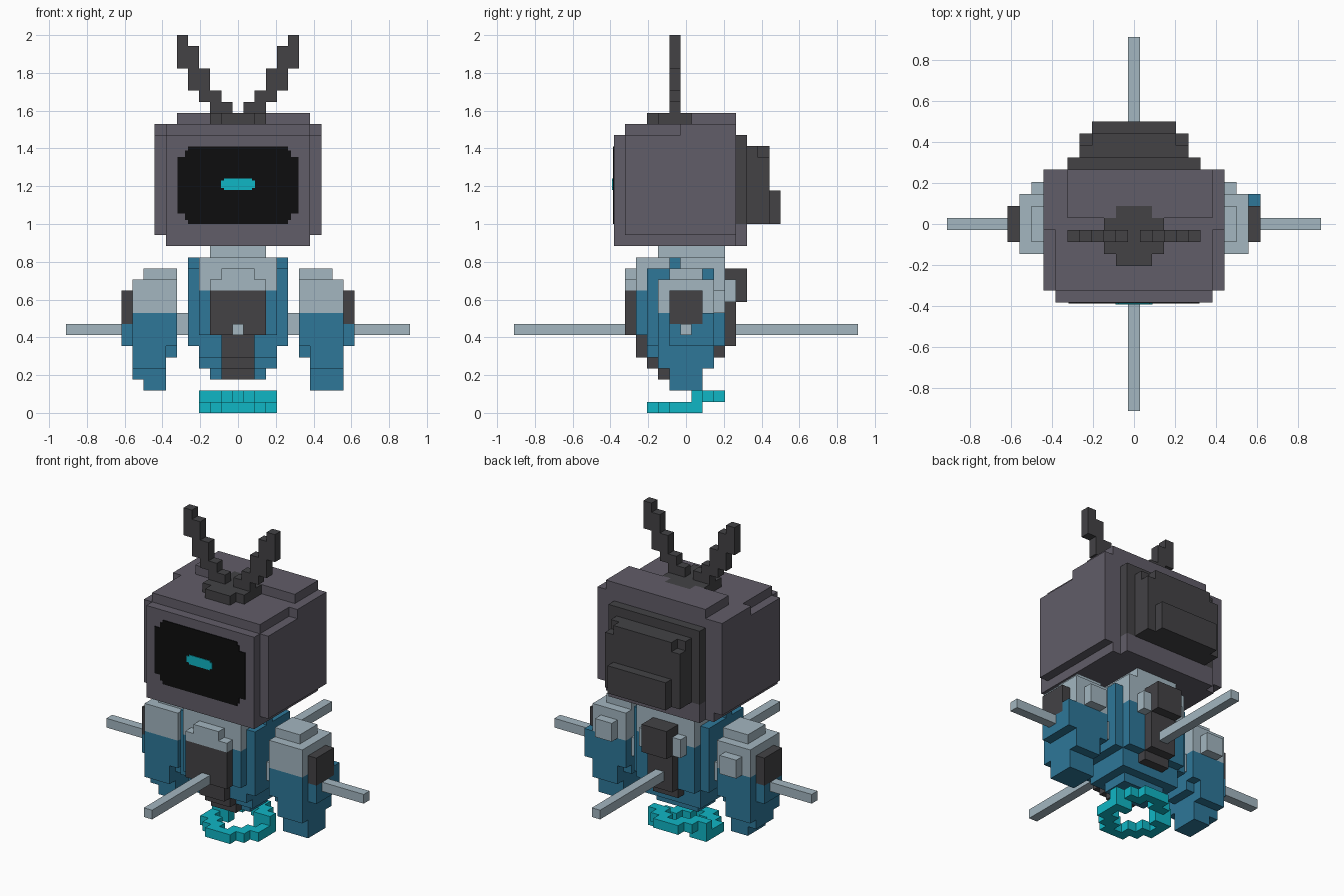
import bpy
import bmesh
import math
from mathutils import Vector

cube = bpy.data.objects.get("Cube")
if cube:
    bpy.data.objects.remove(cube, do_unlink=True)

UNIT = 2 / 34      # edge length of one block
taken = set()      # cells already filled by an earlier part


def material(name, red, green, blue):
    """Flat colour given as sRGB bytes, stored as linear values."""
    def linear(c):
        c /= 255
        return c / 12.92 if c <= 0.04045 else ((c + 0.055) / 1.055) ** 2.4
    colour = (linear(red), linear(green), linear(blue), 1)
    mat = bpy.data.materials.new(name)
    mat.use_nodes = True
    mat.diffuse_color = colour
    shader = next(n for n in mat.node_tree.nodes if n.type == "BSDF_PRINCIPLED")
    shader.inputs["Base Color"].default_value = colour
    return mat


GREY = material("warm grey shell", 97, 93, 104)
DARK = material("charcoal", 67, 66, 69)
LIGHT = material("pale steel", 163, 182, 192)
BLUE = material("steel blue", 46, 119, 153)
TEAL = material("bright teal", 16, 182, 197)
BLACK = material("screen black", 13, 13, 14)


def finish(name, mat, bm):
    mesh = bpy.data.meshes.new(name)
    bm.to_mesh(mesh)
    bm.free()
    mesh.materials.append(mat)
    obj = bpy.data.objects.new(name, mesh)
    bpy.context.collection.objects.link(obj)
    return obj


def block(x0, x1, y0, y1, z0, z1):
    """Cells of a block: x and y inclusive, z from bottom to top height."""
    return {(x, y, z) for x in range(x0, x1 + 1)
            for y in range(y0, y1 + 1) for z in range(z0, z1)}


def mid(half, y0, y1, z0, z1):
    """A block centred on x."""
    return block(-half, half, y0, y1, z0, z1)


def flip(cells):
    return {(-x, y, z) for x, y, z in cells}


def part(name, mat, *blocks):
    """Outer skin of a union of blocks, with flat areas merged."""
    cells = set().union(*blocks) - taken
    taken.update(cells)
    bm = bmesh.new()
    for cell in cells:
        centre = Vector(cell) + Vector((0, 0, 0.5))
        for axis in range(3):
            for sign in (-1, 1):
                n = Vector((0, 0, 0))
                n[axis] = sign
                if tuple(int(c + d) for c, d in zip(cell, n)) in cells:
                    continue
                u = Vector((0, 0, 0))
                u[(axis + 1) % 3] = 0.5
                v = n.cross(u)
                corners = (u + v, v - u, -u - v, u - v)
                bm.faces.new([bm.verts.new((centre + n / 2 + c) * UNIT) for c in corners])
    bmesh.ops.remove_doubles(bm, verts=bm.verts, dist=UNIT / 100)
    bmesh.ops.dissolve_limit(bm, angle_limit=math.radians(1), verts=bm.verts, edges=bm.edges)
    return finish(name, mat, bm)


def pair(name, mat, *blocks):
    """The same part on both sides."""
    cells = set().union(*blocks)
    part("left_" + name, mat, cells)
    part("right_" + name, mat, flip(cells))


def plate(name, mat, front, depth, rows):
    """Thin plate facing -y, stacked from rows of (half width, bottom, top)."""
    bm = bmesh.new()
    for half, low, high in rows:
        geo = bmesh.ops.create_cube(bm, size=1)
        bmesh.ops.scale(bm, vec=(2 * half, depth, high - low), verts=geo["verts"])
        bmesh.ops.translate(bm, vec=(0, front - depth / 2, (low + high) / 2), verts=geo["verts"])
    return finish(name, mat, bm)


# Antennae and their base
part("antenna_base", DARK, mid(2, -2, 0, 26, 27), mid(1, -3, 1, 26, 27))
steps = [(27, 28), (27, 29), (28, 31), (29, 33), (31, 34)]
pair("antenna", DARK, *[block(i + 1, i + 1, -1, -1, low, high)
                        for i, (low, high) in enumerate(steps)])

# Head shell with stepped edges
part("head", GREY,
     mid(7, -5, 4, 16, 25), mid(6, -5, 4, 25, 26), mid(7, 0, 4, 25, 26),
     mid(6, -6, 4, 15, 25), mid(5, 5, 5, 15, 17),
     block(-5, 6, 1, 4, 26, 27))

# Rear housing
part("head_back_housing", DARK,
     mid(5, 5, 5, 17, 25), mid(4, 6, 6, 17, 24),
     mid(4, 7, 7, 17, 23), mid(3, 7, 7, 23, 24), mid(3, 8, 8, 17, 20))

# Screen and glowing eye
face = -6.5 * UNIT
plate("screen", BLACK, face, 0.005,
      [(0.265, 1.0, 1.02), (0.28, 1.02, 1.055), (0.32, 1.055, 1.355),
       (0.28, 1.355, 1.39), (0.265, 1.39, 1.41)])
plate("eye", TEAL, face - 0.005, 0.004,
      [(0.075, 1.18, 1.19), (0.09, 1.19, 1.23), (0.075, 1.23, 1.24)])

# Neck, collar and chest
part("neck", LIGHT, mid(2, -2, 3, 14, 15))
part("chest_panel", DARK,
     mid(2, -5, -5, 7, 11), mid(1, -4, -4, 5, 7),
     mid(1, -3, -3, 4, 5), mid(1, -2, -2, 3, 4))
part("back_panel", DARK,
     mid(1, 4, 5, 10, 13), mid(1, 4, 4, 6, 10), mid(1, 3, 3, 5, 6))
part("collar", LIGHT,
     mid(3, -4, 3, 11, 14), mid(2, -5, -5, 11, 12), mid(1, -5, -5, 12, 13),
     mid(2, 4, 4, 10, 12))

# Torso tapering downward
part("torso", BLUE,
     mid(2, -1, 1, 3, 4), mid(3, -2, 2, 4, 5), mid(3, -3, 2, 5, 6),
     mid(3, -3, 3, 6, 7), mid(3, -4, 3, 7, 11),
     mid(4, -3, 2, 6, 13), mid(4, -1, -1, 13, 14))

# Arms
pair("arm_joint", LIGHT, block(5, 5, -1, 1, 7, 9))
pair("elbow_cap", DARK, block(10, 10, -1, 1, 8, 11))
pair("shoulder", LIGHT,
     block(6, 9, -2, 2, 9, 12), block(6, 8, -1, 1, 12, 13),
     block(7, 8, 3, 3, 9, 11))
pair("forearm", BLUE,
     block(6, 9, -2, 2, 6, 9), block(6, 9, -1, 1, 5, 6),
     block(7, 9, -2, 2, 4, 6), block(7, 9, -1, 1, 3, 4),
     block(7, 8, -1, 1, 2, 3), block(10, 10, -1, 1, 6, 8))
part("left_forearm_edge", BLUE, block(9, 9, -1, 1, 2, 3), block(10, 10, 2, 2, 6, 9))

# Four rods
pair("side_rod", LIGHT, block(10, 15, 0, 0, 7, 8) - block(10, 10, 0, 0, 7, 8))
part("front_rod", LIGHT, mid(0, -15, -6, 7, 8))
part("back_rod", LIGHT, mid(0, 5, 15, 7, 8))

# Split-level hover ring
ring = {(x, y) for x in range(-3, 4) for y in range(-3, 4)
        if 2.2 < math.hypot(x, y) < 3.5}
part("hover_ring", TEAL,
     {(x, y, 0) for x, y in ring if y <= 1},
     {(x, y, 1) for x, y in ring if y >= 1})
